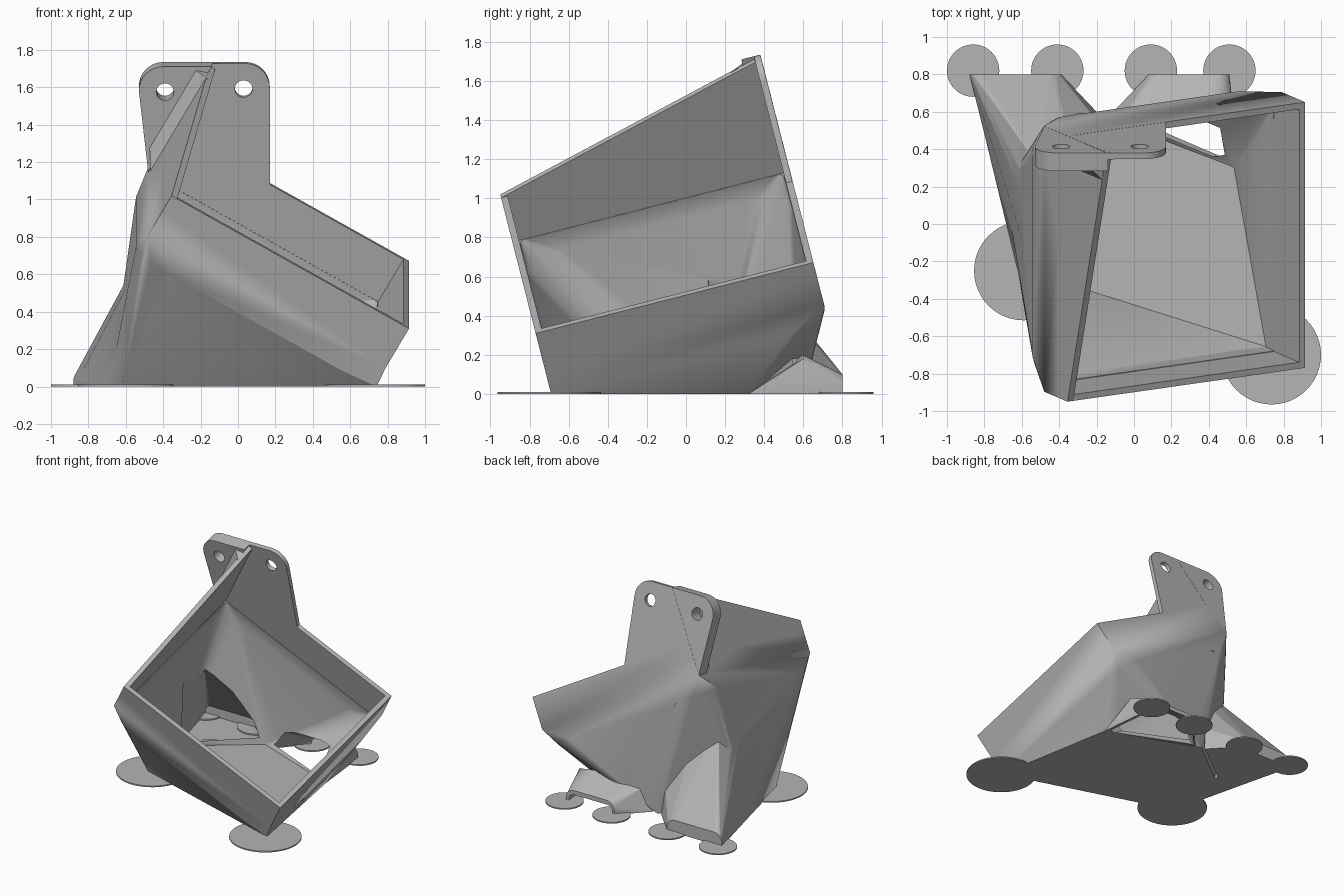
import bpy, bmesh, math
from mathutils import Vector

if "Cube" in bpy.data.objects:
    bpy.data.objects.remove(bpy.data.objects["Cube"])

grey = bpy.data.materials.new("plain_grey")
grey.use_nodes = True
GREY = (0.46, 0.46, 0.46, 1)
grey.diffuse_color = GREY
grey.node_tree.nodes["Principled BSDF"].inputs["Base Color"].default_value = GREY

# Tilted frame of the square hopper mouth
TILT = math.radians(14.3)
N = Vector((0, math.cos(TILT), math.sin(TILT)))
V = Vector((0, -math.sin(TILT), math.cos(TILT)))
X = Vector((1, 0, 0))
C, S = math.cos(math.pi / 6), 0.5
E1, E2 = X * C - V * S, X * S + V * C
CORNER = Vector((-0.355, -0.95, 1.02))
SIDE, WALL = 1.466, 0.035


def at(p, q, r):
    return CORNER + E1 * p + N * q + E2 * r


def on_back(x, z, depth=0):
    return Vector((x, 0.822 - 0.255 * z, z)) - N * depth


def make(name, bm):
    bmesh.ops.recalc_face_normals(bm, faces=bm.faces)
    mesh = bpy.data.meshes.new(name)
    bm.to_mesh(mesh)
    bm.free()
    mesh.materials.append(grey)
    ob = bpy.data.objects.new(name, mesh)
    bpy.context.collection.objects.link(ob)
    return ob


def hull(name, points):
    bm = bmesh.new()
    for p in points:
        bm.verts.new(p)
    bmesh.ops.convex_hull(bm, input=bm.verts)
    loose = [v for v in bm.verts if not v.link_faces]
    bmesh.ops.delete(bm, geom=loose, context='VERTS')
    return make(name, bm)


def prism(name, outline, shift):
    bm = bmesh.new()
    face = bm.faces.new([bm.verts.new(p) for p in outline])
    ext = bmesh.ops.extrude_face_region(bm, geom=[face])
    bmesh.ops.translate(bm, vec=shift, verts=[g for g in ext["geom"] if isinstance(g, bmesh.types.BMVert)])
    return make(name, bm)


def combine(target, tools, operation):
    for tool in tools:
        mod = target.modifiers.new("cut", 'BOOLEAN')
        mod.operation, mod.object, mod.solver = operation, tool, 'EXACT'
        graph = bpy.context.evaluated_depsgraph_get()
        mesh = bpy.data.meshes.new_from_object(target.evaluated_get(graph))
        target.modifiers.clear()
        target.data = mesh
        bpy.data.objects.remove(tool)


def arc(cx, cy, radius, start, steps=8):
    angles = [math.radians(start + 90 * i / steps) for i in range(steps + 1)]
    return [(cx + radius * math.cos(a), cy + radius * math.sin(a)) for a in angles]


def square(inset, r):
    lo, hi = inset, SIDE - inset
    return [at(p, q, r) for p, q in ((lo, lo), (hi, lo), (hi, hi), (lo, hi))]


def round_square(inset, r, radius):
    lo, hi = inset + radius, SIDE - inset - radius
    pts = []
    for cx, cy, a in ((hi, hi, 0), (lo, hi, 90), (lo, lo, 180), (hi, lo, 270)):
        pts += [at(p, q, r) for p, q in arc(cx, cy, radius, a)]
    return pts


# Hopper body, tapering from the square mouth to the floor outline
FLOOR = [(0.74, -0.69), (-0.62, -0.26), (-0.69, 0.2), (-0.17, 0.6), (0.56, 0.32)]


def body(name, inset, scale, z):
    pts = square(inset, -0.25) + round_square(inset, -0.38, 0.2)
    for p in pts:
        p.z = max(p.z, z)
    return hull(name, pts + [(0.05 + (x - 0.05) * scale, y * scale, z) for x, y in FLOOR])


# Low open-bottomed chute: outlet with rounded top corners, hulled to points on the body
MIDDLE = Vector((0.05, 0, 0.45))


def chute(name, x0, x1, roof, base):
    y, h = 0.8, 0.1
    r = h * 0.7
    pts = [(x0, y, 0), (x1, y, 0)]
    pts += [(a, y, b) for a, b in arc(x1 - r, h - r, r, 0) + arc(x0 + r, h - r, r, 90)]
    return hull(name, pts + roof + [(bx, by, 0) for bx, by in base])


def chute_hollow(name, x0, x1, roof, base):
    t = 0.025
    x0, x1, y, h = x0 + t, x1 - t, 0.81, 0.06
    r = h * 0.7
    pts = [(x0, y, -t), (x1, y, -t)]
    pts += [(a, y, b) for a, b in arc(x1 - r, h - r, r, 0) + arc(x0 + r, h - r, r, 90)]
    for p in roof:
        p = Vector(p)
        pts += [p + (Vector((x0 + x1, 0.6, 0)) / 2 - p).normalized() * 0.045, p.lerp(MIDDLE, 0.3)]
    first, last = base[0], base[1]
    return hull(name, pts + [(first[0] + t, first[1] + t, -t), (last[0] - t, last[1] + t, -t)])


LEFT = (-0.88, -0.39,
        [(-0.57, 0.1, 0.62), (-0.5, 0.3, 0.72), (-0.35, 0.45, 0.5), (-0.22, 0.58, 0.2)],
        [(-0.73, 0.2), (-0.2, 0.6)])
RIGHT = (0.08, 0.51,
         [(0.53, 0.6, 0.18), (0.4, 0.6, 0.2), (0.06, 0.6, 0.2), (-0.04, 0.6, 0.18)],
         [(-0.12, 0.59), (0.56, 0.32)])

hopper = body("hopper", 0, 1, 0)
left_skirt = hull("left_skirt", [(-0.62, -0.26, 0), (-0.875, 0.79, 0.0), (-0.4, 0.1, 0), (-0.57, 0.1, 0.62),
                                 (-0.56, -0.2, 0.6), (-0.3, 0.1, 0.5)])
mouth = hull("mouth", square(0, 0) + square(0, -0.25))

# Tall side wall rising to the mounting plate
side_wall = prism("side_wall", [at(0, 0, -0.1), at(0, 0, 0), at(0, SIDE, 0.415), at(0, SIDE, -0.1)], E1 * WALL)

# Mounting plate: thin sheet, thicker ear outside the wall, and corner gusset
top_left, top_right = arc(-0.4, 1.605, 0.13, 90), arc(0.04, 1.605, 0.13, 0)
plate = prism("plate", [on_back(x, z) for x, z in
                        top_right + top_left + [(-0.48, 1.17), (-0.3, 0.9), (0.17, 0.9)]], N * -WALL)
ear = prism("ear", [on_back(x, z, 0.01) for x, z in top_left + [(-0.48, 1.17), (-0.14, 1.735)]], N * -0.09)
gusset = hull("gusset", [at(p, q, r) for p, q, low, high in
                         ((0.01, SIDE - 0.08, -0.24, 0.39), (-0.08, SIDE - 0.08, -0.1, 0.36),
                          (0.01, SIDE - 0.17, -0.24, 0.37)) for r in (low, high)])
combine(hopper, [mouth, chute("left_chute", *LEFT), chute("right_chute", *RIGHT),
                 left_skirt, side_wall, plate, ear, gusset], 'UNION')

# Hollow out the mouth, body and chutes with one joined cutter
hollow = hull("hollow", square(WALL, 1) + square(WALL, -0.27))
combine(hollow, [body("body_hollow", WALL + 0.003, 0.95, 0.025),
                 chute_hollow("left_hollow", *LEFT), chute_hollow("right_hollow", *RIGHT)], 'UNION')
combine(hopper, [hollow], 'DIFFERENCE')

# Screw holes
holes = []
for x in (-0.39, 0.03):
    ring = [on_back(x, 1.6, -0.1) + X * 0.047 * math.cos(a) + V * 0.047 * math.sin(a)
            for a in (math.tau * i / 32 for i in range(32))]
    holes.append(prism("screw_hole", ring, N * -0.35))
combine(hopper, holes, 'DIFFERENCE')

# Thin round floor pads
pads = [(-0.59, -0.25, 0.265), (0.735, -0.7, 0.265)] + [(x, 0.82, 0.14) for x in (-0.86, -0.41, 0.09, 0.51)]
for x, y, radius in pads:
    ring = [(x + radius * math.cos(a), y + radius * math.sin(a), 0) for a in (math.tau * i / 48 for i in range(48))]
    prism("floor_pad", ring, Vector((0, 0, 0.01)))

# Smooth the rounded parts while the large faces stay flat
for ob in bpy.context.collection.objects:
    ob.select_set(ob.type == 'MESH')
bpy.context.view_layer.objects.active = hopper
bpy.ops.object.shade_smooth_by_angle(angle=math.radians(24))
weighted = hopper.modifiers.new("flat_faces", 'WEIGHTED_NORMAL')
weighted.keep_sharp = True
